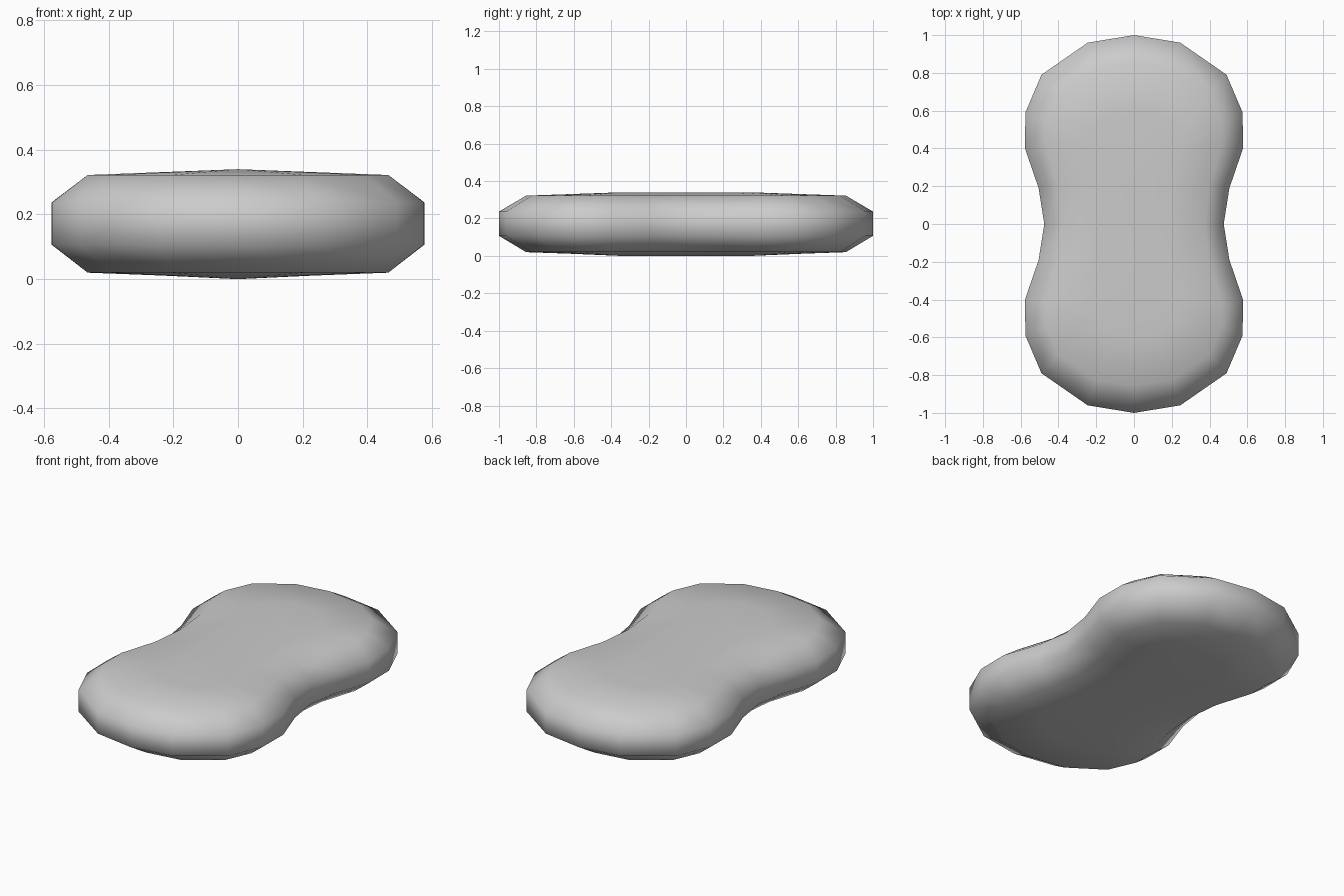
import bpy, bmesh

if "Cube" in bpy.data.objects:
    bpy.data.objects.remove(bpy.data.objects["Cube"])

# Quarter outlines, from the far tip round to the waist
RIM = [(0, 1), (.245, .96), (.49, .79), (.575, .59), (.577, .4), (.505, .19), (.475, 0)]
INSET = [(0, .855), (.205, .825), (.397, .695), (.465, .54), (.465, .425), (.398, .21), (.375, 0)]
SPINE = [(0, min(y, .35)) for x, y in INSET]
MID = [((a + c) / 2, (b + d) / 2) for (a, b), (c, d) in zip(INSET, SPINE)]


def full_loop(quarter):
    """Mirror a quarter outline into a closed loop of 24 points."""
    half = quarter + [(x, -y) for x, y in quarter[-2::-1]]
    return half + [(-x, y) for x, y in half[-2:0:-1]]


# Stacked rings from the bottom ridge, over the rim, to the top ridge
layers = [(SPINE, .002), (MID, .011), (INSET, .02), (RIM, .107),
          (RIM, .237), (INSET, .322), (MID, .331), (SPINE, .34)]
bm = bmesh.new()
rings = [[bm.verts.new((x, y, z)) for x, y in full_loop(q)] for q, z in layers]
for low, high in zip(rings, rings[1:]):
    for i in range(len(low)):
        j = (i + 1) % len(low)
        bm.faces.new((low[i], high[i], high[j], low[j]))

# Weld the two sides together along the ridges
bmesh.ops.remove_doubles(bm, verts=bm.verts, dist=.0005)
for v in bm.verts:
    v.co.z -= .002 if v.co.z < .01 else 0
bmesh.ops.recalc_face_normals(bm, faces=bm.faces)
for f in bm.faces:
    f.smooth = True

mesh = bpy.data.meshes.new("peanut_cushion")
bm.to_mesh(mesh)
bm.free()
cushion = bpy.data.objects.new("peanut_cushion", mesh)
bpy.context.collection.objects.link(cushion)
